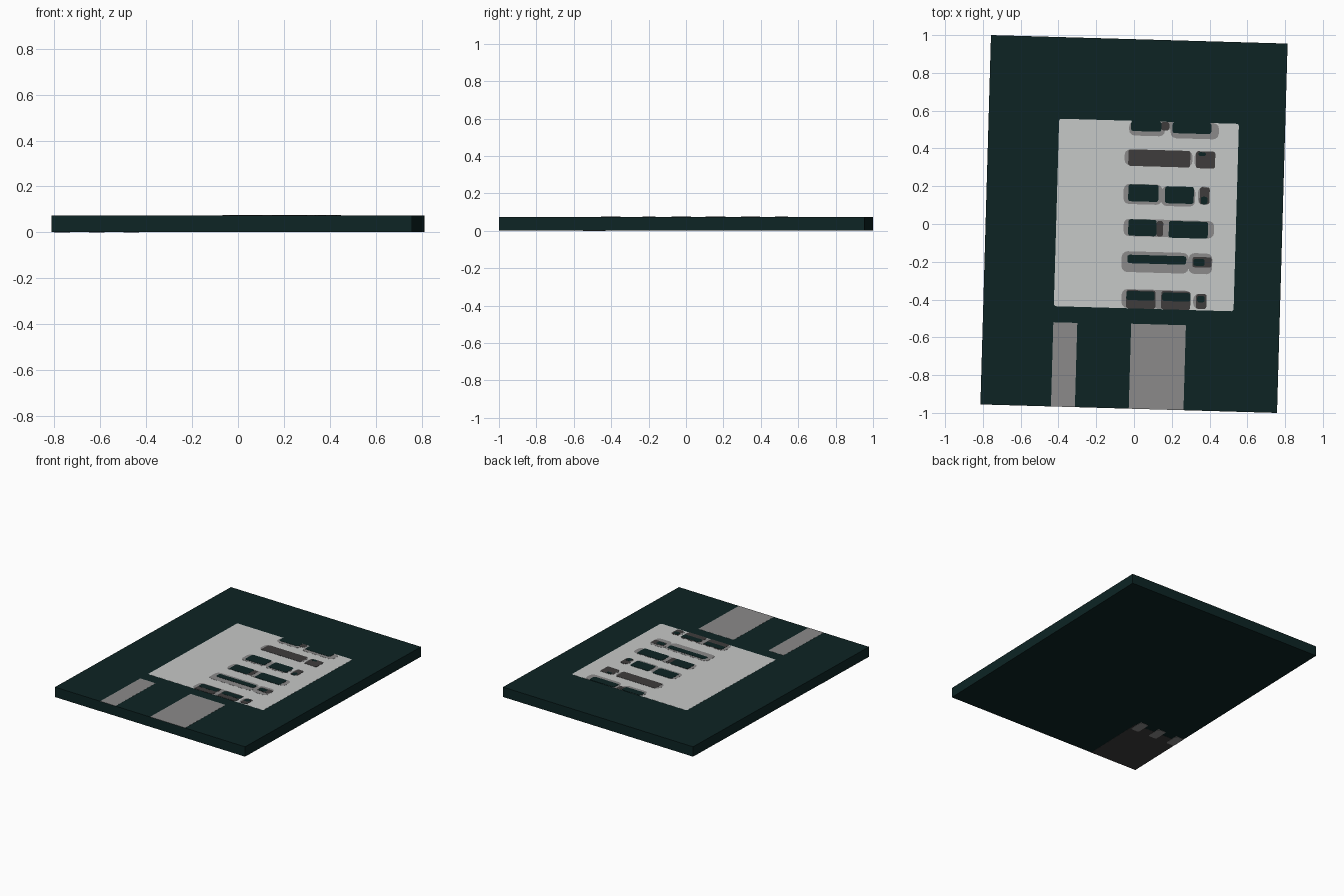
import bpy, bmesh, math
from mathutils import Matrix

ROT = Matrix.Rotation(math.radians(-1.64), 4, 'Z')
HW, HH = 0.7855, 0.978          # half width / half height of the board
BOTTOM, TOP, STEP = 0.0014, 0.0735, 0.0007


def material(name, rgb):
    m = bpy.data.materials.new(name)
    lin = [((c / 255 + 0.055) / 1.055) ** 2.4 if c > 10 else c / 255 / 12.92 for c in rgb]
    m.diffuse_color = (*lin, 1)
    return m


GREEN = material("dark green", (13, 36, 36))
LIGHT = material("light grey", (198, 200, 199))
MID = material("mid grey", (139, 138, 138))
DARK = material("charcoal", (62, 60, 60))


def outline(x0, x1, y0, y1, r):
    """Corner points of a rounded rectangle, counter-clockwise."""
    r = min(r, (x1 - x0) / 2.01, (y1 - y0) / 2.01)
    if r <= 0:
        return [(x0, y0), (x1, y0), (x1, y1), (x0, y1)]
    pts = []
    corners = [(x1 - r, y1 - r), (x0 + r, y1 - r), (x0 + r, y0 + r), (x1 - r, y0 + r)]
    for i, (cx, cy) in enumerate(corners):
        for k in range(4):
            a = math.radians(90 * i + 30 * k)
            pts.append((cx + r * math.cos(a), cy + r * math.sin(a)))
    return pts


def plates(name, mat, rects, z0, z1, r=0.0):
    """One object holding thin rounded plates between two heights."""
    bm = bmesh.new()
    for rect in rects:
        face = bm.faces.new([bm.verts.new((x, y, z0)) for x, y in outline(*rect, r)])
        ext = bmesh.ops.extrude_face_region(bm, geom=[face])
        for v in ext["geom"]:
            if isinstance(v, bmesh.types.BMVert):
                v.co.z = z1
    bmesh.ops.recalc_face_normals(bm, faces=bm.faces)
    bm.transform(ROT)
    me = bpy.data.meshes.new(name)
    bm.to_mesh(me)
    bm.free()
    me.materials.append(mat)
    bpy.context.collection.objects.link(bpy.data.objects.new(name, me))


def on_top(name, mat, layer, rects, r=0.0):
    plates(name, mat, rects, TOP, TOP + layer * STEP, r)


# Board
plates("board", GREEN, [(-HW, HW, -HH, HH)], BOTTOM, TOP)

# Large light panel and the two tabs along the front edge
on_top("light_panel", LIGHT, 1, [(-0.412, 0.54, -0.447, 0.546)], 0.012)
on_top("front_tabs", MID, 1, [(-0.412, -0.285, -HH, -0.532),
                              (0.0, 0.29, -HH, -0.528)], 0.0)

# Grey surrounds of the slots
on_top("slot_surrounds", MID, 2, [
    (-0.04, 0.15, 0.468, 0.546), (0.18, 0.435, 0.46, 0.546), (0.1, 0.25, 0.505, 0.546),
    (-0.06, 0.30, 0.31, 0.395), (0.31, 0.415, 0.305, 0.395),
    (-0.06, 0.145, 0.105, 0.212), (0.14, 0.32, 0.10, 0.205), (0.335, 0.395, 0.11, 0.21),
    (-0.055, 0.425, -0.065, 0.027),
    (-0.06, 0.295, -0.255, -0.145), (0.295, 0.42, -0.255, -0.145),
    (-0.055, 0.31, -0.445, -0.345), (0.325, 0.39, -0.44, -0.36)], 0.03)

# Charcoal fills
on_top("charcoal_fills", DARK, 3, [
    (0.13, 0.172, 0.50, 0.545),
    (-0.04, 0.288, 0.307, 0.395), (0.318, 0.42, 0.305, 0.395),
    (0.344, 0.396, 0.115, 0.205), (0.12, 0.155, -0.062, 0.02),
    (0.315, 0.417, -0.22, -0.165),
    (-0.03, 0.125, -0.447, -0.35), (0.155, 0.31, -0.447, -0.35),
    (0.34, 0.395, -0.44, -0.36)], 0.012)

# Green slot openings
on_top("slot_openings", GREEN, 4, [
    (-0.03, 0.13, 0.492, 0.546), (0.19, 0.395, 0.487, 0.546),
    (0.33, 0.37, 0.37, 0.39),
    (-0.035, 0.125, 0.12, 0.21), (0.16, 0.312, 0.115, 0.205), (0.35, 0.385, 0.115, 0.155),
    (-0.03, 0.12, -0.062, 0.025), (0.185, 0.392, -0.067, 0.022),
    (-0.03, 0.282, -0.208, -0.163), (0.32, 0.38, -0.212, -0.175),
    (-0.03, 0.12, -0.403, -0.355), (0.16, 0.31, -0.403, -0.358),
    (0.345, 0.385, -0.405, -0.37)], 0.012)

# Underside: dark corner panel with three grey pads
plates("underside_corner", DARK, [(-HW, -HW + 0.378, -HH, -HH + 0.48)], STEP, BOTTOM)
plates("underside_pads", MID, [
    (-HW + c - 0.033, -HW + c + 0.033, -HH + 0.415, -HH + 0.525)
    for c in (0.033, 0.185, 0.335)], 0, BOTTOM, 0.012)
